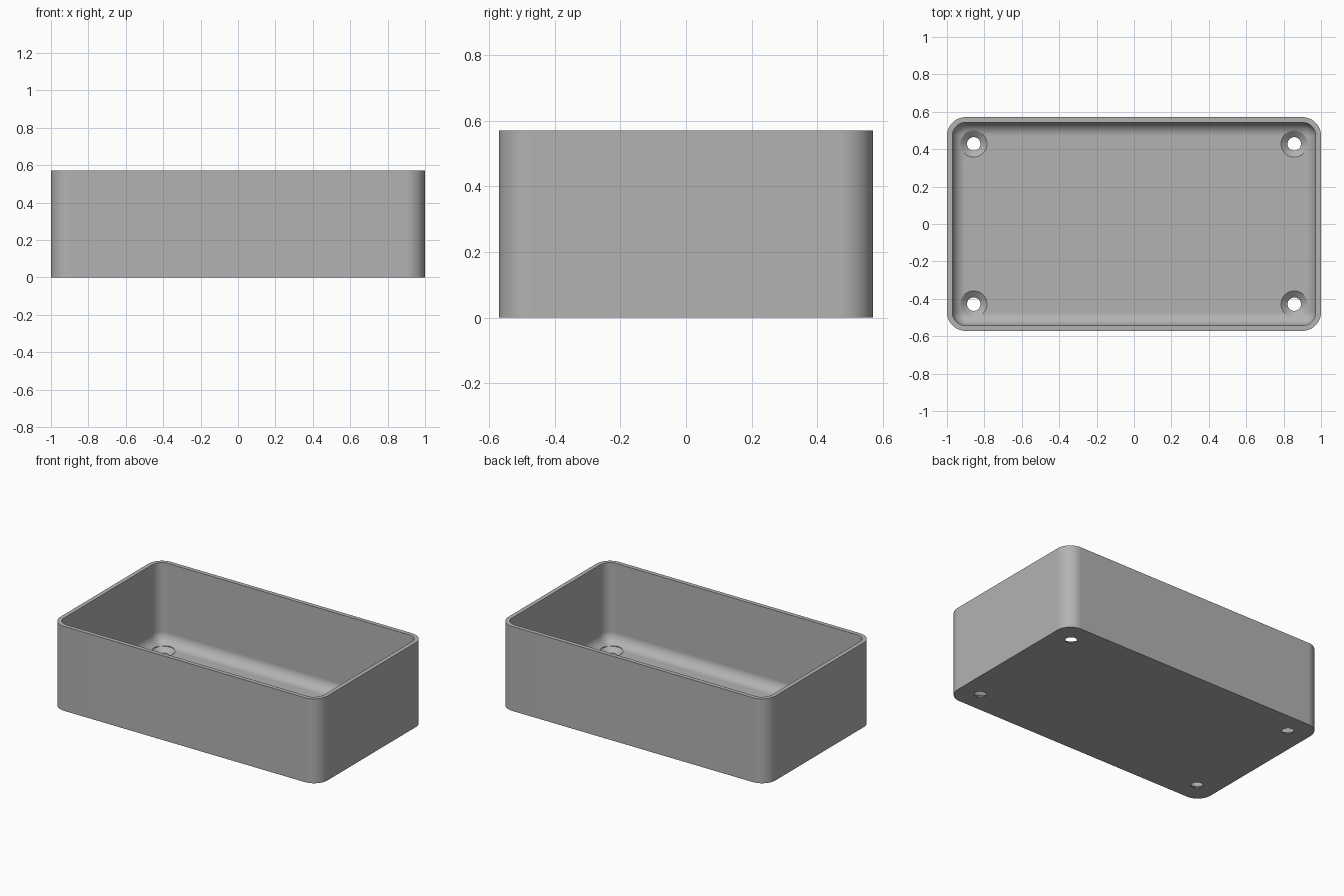
import bpy, bmesh, math

LENGTH, WIDTH, HEIGHT = 2.0, 1.143, 0.571
CORNER, WALL, FLOOR = 0.1, 0.0286, 0.033
FILLET = CORNER - WALL
HOLE_X, HOLE_Y = 0.857, 0.4286
HOLE_R, SINK_R = 0.036, 0.071
STEPS = 12

cube = bpy.data.objects.get("Cube")
if cube:
    bpy.data.objects.remove(cube, do_unlink=True)

grey = bpy.data.materials.new("plain grey")
grey.use_nodes = True
colour = (0.45, 0.45, 0.45, 1)
grey.diffuse_color = colour
grey.node_tree.nodes["Principled BSDF"].inputs["Base Color"].default_value = colour


def rounded_ring(bm, inset, radius, z):
    """Rounded rectangle, inset from the outside of the box."""
    cx, cy = LENGTH / 2 - inset - radius, WIDTH / 2 - inset - radius
    ring = []
    for quarter, (sx, sy) in enumerate([(1, 1), (-1, 1), (-1, -1), (1, -1)]):
        for i in range(STEPS + 1):
            a = (quarter + i / STEPS) * math.pi / 2
            ring.append(bm.verts.new((sx * cx + radius * math.cos(a),
                                      sy * cy + radius * math.sin(a), z)))
    return ring


def circle_ring(bm, x, y, radius, z, sides=48):
    return [bm.verts.new((x + radius * math.cos(i * math.tau / sides),
                          y + radius * math.sin(i * math.tau / sides), z))
            for i in range(sides)]


def skin(bm, rings):
    """Join successive rings and cap both ends."""
    n = len(rings[0])
    for low, high in zip(rings, rings[1:]):
        for i in range(n):
            j = (i + 1) % n
            bm.faces.new((low[i], low[j], high[j], high[i]))
    bm.faces.new(rings[0][::-1])
    bm.faces.new(rings[-1])


def finish(bm, name):
    bmesh.ops.remove_doubles(bm, verts=bm.verts, dist=1e-5)
    bmesh.ops.recalc_face_normals(bm, faces=bm.faces)
    mesh = bpy.data.meshes.new(name)
    bm.to_mesh(mesh)
    bm.free()
    mesh.materials.append(grey)
    obj = bpy.data.objects.new(name, mesh)
    bpy.context.collection.objects.link(obj)
    return obj


# Open tray: outer wall, rim, inner wall, then the fillet down to the floor
bm = bmesh.new()
rings = [rounded_ring(bm, 0, CORNER, 0),
         rounded_ring(bm, 0, CORNER, HEIGHT),
         rounded_ring(bm, WALL, FILLET, HEIGHT)]
for i in range(STEPS + 1):
    t = i / STEPS * math.pi / 2
    rings.append(rounded_ring(bm, WALL + FILLET * (1 - math.cos(t)),
                              FILLET * math.cos(t),
                              FLOOR + FILLET * (1 - math.sin(t))))
skin(bm, rings)
tray = finish(bm, "tray")

# Countersunk screw holes through the floor corners
bm = bmesh.new()
for sx in (-1, 1):
    for sy in (-1, 1):
        profile = [(HOLE_R, -0.05), (HOLE_R, 0.004), (SINK_R, FLOOR), (SINK_R, FLOOR + 0.05)]
        skin(bm, [circle_ring(bm, sx * HOLE_X, sy * HOLE_Y, r, z) for r, z in profile])
cutter = finish(bm, "hole_cutter")
cutter.hide_render = True

cut = tray.modifiers.new("screw holes", 'BOOLEAN')
cut.operation = 'DIFFERENCE'
cut.solver = 'EXACT'
cut.object = cutter
bpy.ops.object.select_all(action='DESELECT')
tray.select_set(True)
bpy.context.view_layer.objects.active = tray
bpy.ops.object.modifier_apply(modifier=cut.name)
bpy.data.objects.remove(cutter, do_unlink=True)

# Smooth the rounded surfaces, keep the rims crisp and the floor flat
bpy.ops.object.shade_smooth_by_angle(angle=math.radians(30))
weighted = tray.modifiers.new("flat floor normals", 'WEIGHTED_NORMAL')
weighted.keep_sharp = True
